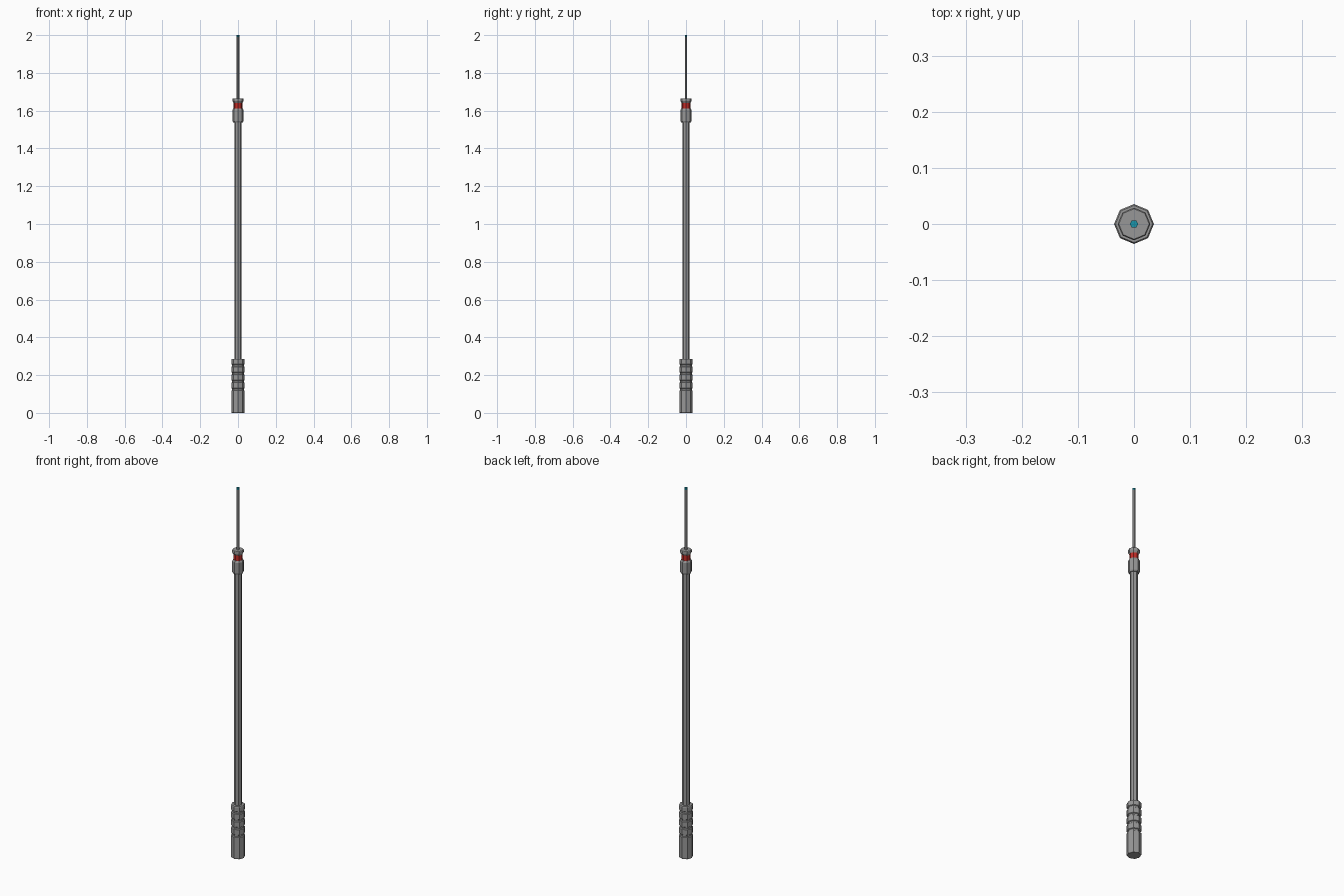
import bpy, bmesh, math

if "Cube" in bpy.data.objects:
    bpy.data.objects.remove(bpy.data.objects["Cube"])


def material(name, rgb):
    m = bpy.data.materials.new(name)
    m.diffuse_color = (*rgb, 1)
    m.use_nodes = True
    m.node_tree.nodes["Principled BSDF"].inputs["Base Color"].default_value = m.diffuse_color
    return m


GREY = material("metal grey", (0.31, 0.31, 0.31))
RED = material("band red", (0.55, 0.025, 0.02))
TEAL = material("tip teal", (0.01, 0.30, 0.40))


def lathe(name, profile, sides, mat):
    """Flat-faced turned part from (radius, height) pairs, with a corner on +x."""
    bm = bmesh.new()
    rings = []
    for r, z in profile:
        rings.append([bm.verts.new((r * math.cos(2 * math.pi * i / sides),
                                    r * math.sin(2 * math.pi * i / sides), z))
                      for i in range(sides)])
    for low, high in zip(rings, rings[1:]):
        for i in range(sides):
            j = (i + 1) % sides
            bm.faces.new((low[i], low[j], high[j], high[i]))
    bm.faces.new(rings[0][::-1])
    bm.faces.new(rings[-1])
    mesh = bpy.data.meshes.new(name)
    bm.to_mesh(mesh)
    bm.free()
    mesh.materials.append(mat)
    obj = bpy.data.objects.new(name, mesh)
    bpy.context.collection.objects.link(obj)
    return obj


# Grip with four grooves
grip = [(0.033, 0.0), (0.0355, 0.004)]
for z in (0.125, 0.167, 0.209, 0.251):
    grip += [(0.0355, z - 0.007), (0.031, z - 0.004), (0.031, z + 0.004), (0.0355, z + 0.007)]
grip += [(0.0355, 0.281), (0.033, 0.285)]
lathe("grip", grip, 8, GREY)

# Main shaft
lathe("shaft", [(0.0195, 0.28), (0.0195, 1.55)], 8, GREY)

# Collar, red band and cap
lathe("collar", [(0.025, 1.538), (0.029, 1.546), (0.029, 1.604), (0.024, 1.612)], 8, GREY)
lathe("red_band", [(0.0225, 1.61), (0.0225, 1.642)], 8, RED)
lathe("cap", [(0.0225, 1.64), (0.029, 1.65), (0.029, 1.662), (0.027, 1.665)], 8, GREY)

# Thin rod and coloured tip
lathe("rod", [(0.0075, 1.66), (0.0075, 1.99)], 6, GREY)
lathe("rod_tip", [(0.0075, 1.99), (0.0075, 2.0)], 6, TEAL)
